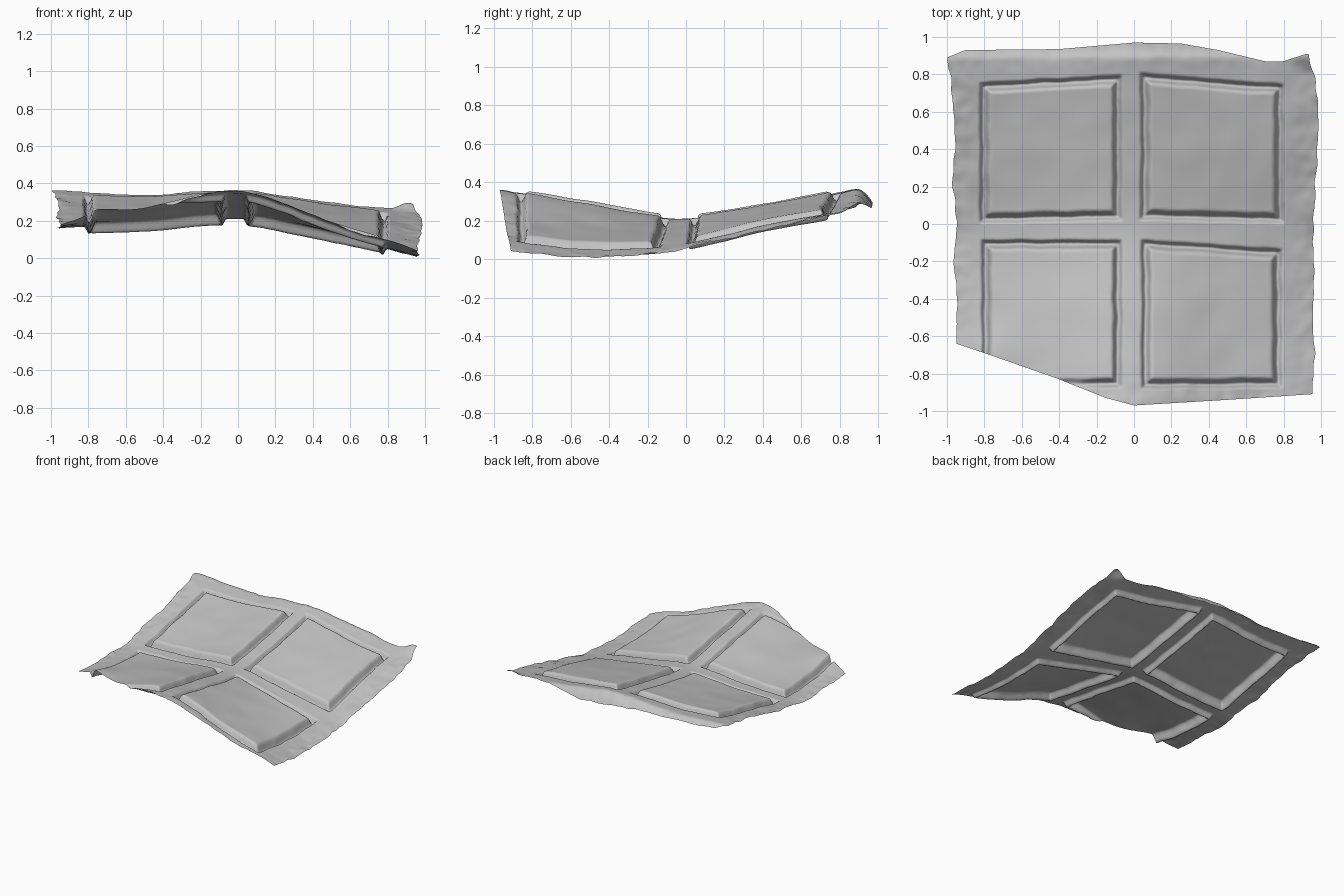
import bpy, bmesh, math
from mathutils import noise, Vector

if "Cube" in bpy.data.objects:
    bpy.data.objects.remove(bpy.data.objects["Cube"])

N = 240  # sheet resolution


def lerp_table(table, t):
    """Linear interpolation through (position, value) points."""
    if t <= table[0][0]:
        return table[0][1]
    for (a, va), (b, vb) in zip(table, table[1:]):
        if t <= b:
            return va + (vb - va) * (t - a) / (b - a)
    return table[-1][1]


def spline(xs, vals, t):
    """Smooth curve through unevenly spaced points."""
    n = len(xs)
    t = min(max(t, xs[0]), xs[-1])
    i = max(k for k in range(n - 1) if t >= xs[k])
    h = xs[i + 1] - xs[i]

    def slope(k):
        a, b = max(k - 1, 0), min(k + 1, n - 1)
        return (vals[b] - vals[a]) / (xs[b] - xs[a])
    s = (t - xs[i]) / h
    return ((2*s**3 - 3*s**2 + 1) * vals[i] + (s**3 - 2*s**2 + s) * h * slope(i)
            + (3*s**2 - 2*s**3) * vals[i + 1] + (s**3 - s**2) * h * slope(i + 1))


def bump(x, y, cx, cy, r):
    return math.exp(-((x - cx) ** 2 + (y - cy) ** 2) / (r * r))


# Ragged outline of the sheet
LEFT = [(-.65, -.95), (-.4, -.945), (-.2, -.965), (0, -.945), (.2, -.97), (.5, -.955), (.8, -.985), (.9, -1)]
RIGHT = [(-.9, .955), (-.7, .965), (-.5, .955), (-.3, .965), (-.1, .955), (.3, .975), (.6, .99), (.8, .96), (.92, .93)]
BACK = [(-1, .89), (-.9, .93), (-.4, .935), (0, .97), (.25, .965), (.45, .93), (.7, .87), (.8, .87), (.92, .91)]
FRONT = [(-.95, -.64), (-.8, -.69), (-.4, -.83), (-.15, -.93), (0, -.97), (.5, -.94), (.95, -.91)]

# Saddle-shaped sag of the sheet, rows run front to back
XS = [-1, -.5, 0, .5, 1]
YS = [-.95, -.5, -.05, .4, .9]
HEIGHTS = [
    [.18, .26, .36, .19, .035],
    [.16, .22, .28, .135, -.005],
    [.17, .18, .21, .125, .04],
    [.26, .25, .265, .21, .15],
    [.37, .345, .365, .30, .25]]

# Panel outlines: x range, then front and back edge as (y at left, y at right)
PANELS = [
    (-.83, -.06, (0, .015), (.76, .80)),
    (.03, .805, (.02, 0), (.81, .75)),
    (-.82, -.06, (-.88, -.88), (-.08, -.08)),
    (.035, .795, (-.885, -.88), (-.08, -.13))]
# Groove round each panel: (distance inside outline, height)
GROOVE = [(0, 0), (.008, -.008), (.02, -.036), (.03, -.038), (.042, -.015), (.052, .014), (.065, .022)]


def panel_relief(x, y):
    best = 0
    for x0, x1, front, back in PANELS:
        f = min(max((x - x0) / (x1 - x0), 0), 1)
        d = min(x - x0, x1 - x,
                y - (front[0] + (front[1] - front[0]) * f),
                back[0] + (back[1] - back[0]) * f - y)
        d += .006 * noise.noise(Vector((x * 9, y * 9, 3)))
        best = max(best, d)
    z = lerp_table(GROOVE, best)
    # the groove runs out towards the slanted front edge
    if z < .022:
        z += (.022 - z) * .6 * min(1, 1.5 * bump(x, y, -.37, -.86, .13))
    return z


def height(x, y):
    z = spline(YS, [spline(XS, row, x) for row in HEIGHTS], y)
    # drooping back rim, upturned corner and lifted slanted edge
    z -= .08 * min(max((y - .87) / .1, 0), 1) ** 2
    z += .05 * bump(x, y, .92, .92, .077)
    z += .035 * bump(x, y, -.77, -.7, .17)
    # crumpled outer rim and slight cloth-like unevenness
    rim = min(max((max(abs(x), abs(y)) - .8) / .15, 0), 1)
    z += (.004 + .008 * rim) * noise.noise(Vector((x * 6, y * 6, 0)))
    z += .006 * rim * noise.noise(Vector((x * 16, y * 16, 5)))
    return z + panel_relief(x, y)


# Pressed sheet with four grooved panels
bm = bmesh.new()
bmesh.ops.create_grid(bm, x_segments=N, y_segments=N, size=1)
for v in bm.verts:
    u, w = v.co.x, v.co.y
    x, y = u * .96, w * .93
    for _ in range(4):
        lo, hi = lerp_table(LEFT, y), lerp_table(RIGHT, y)
        x = lo + (hi - lo) * (u + 1) / 2
        lo, hi = lerp_table(FRONT, x), lerp_table(BACK, x)
        y = lo + (hi - lo) * (w + 1) / 2
    # wavy side edges
    x += .012 * max(abs(u) - .8, 0) * 5 * noise.noise(Vector((u, y * 11, 8)))
    v.co = (x, y, max(height(x, y), 0))
for f in bm.faces:
    f.smooth = True

mesh = bpy.data.meshes.new("panelled_sheet")
bm.to_mesh(mesh)
bm.free()
sheet = bpy.data.objects.new("panelled_sheet", mesh)
bpy.context.collection.objects.link(sheet)

grey = bpy.data.materials.new("plain_grey")
grey.diffuse_color = (.55, .55, .55, 1)
grey.use_nodes = True
grey.node_tree.nodes["Principled BSDF"].inputs["Base Color"].default_value = grey.diffuse_color
mesh.materials.append(grey)
